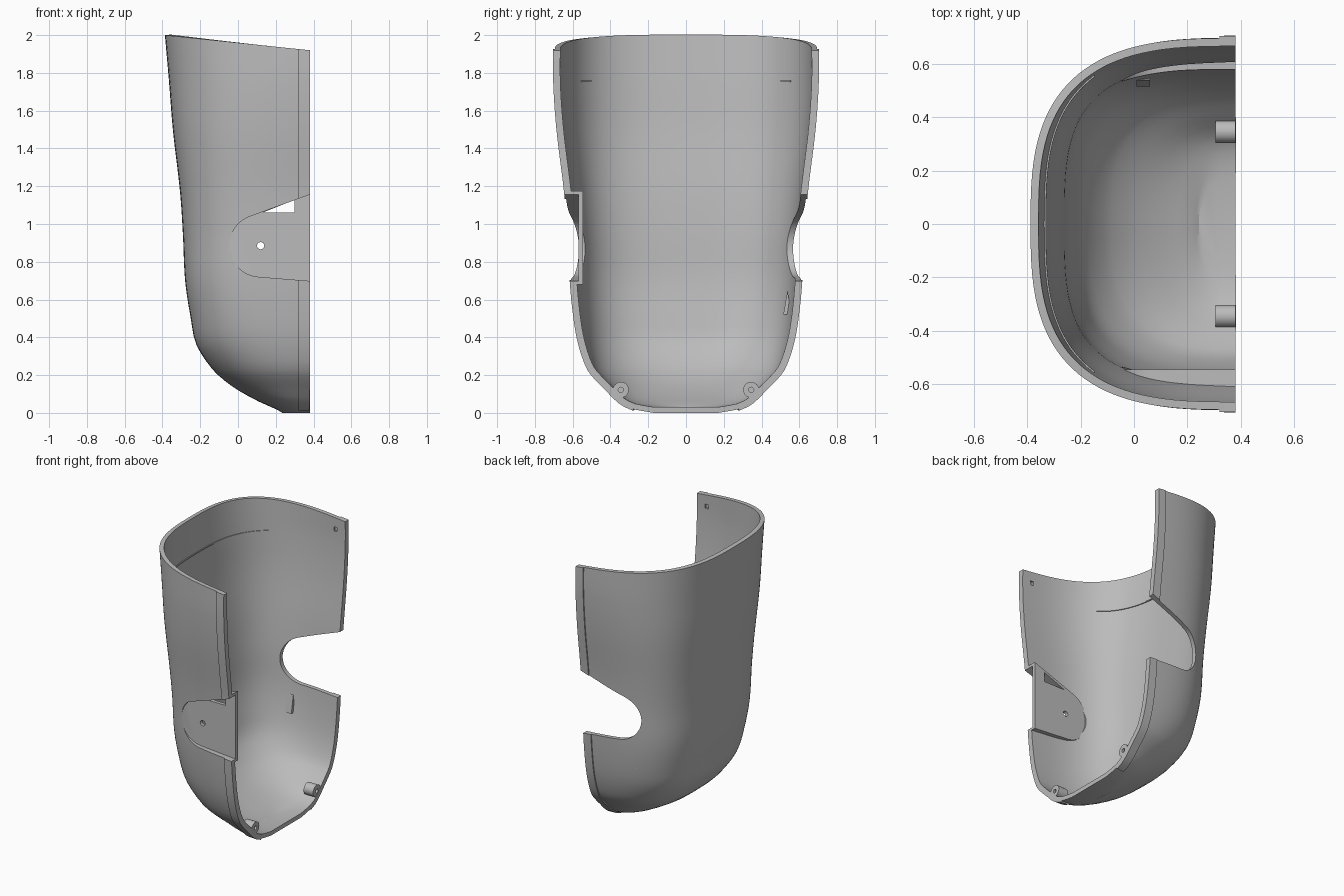
import bpy, bmesh, math

if "Cube" in bpy.data.objects:
    bpy.data.objects.remove(bpy.data.objects["Cube"], do_unlink=True)

grey = bpy.data.materials.new("plain grey")
grey.use_nodes = True
COLOUR = (0.5, 0.5, 0.5, 1)
grey.diffuse_color = COLOUR
grey.node_tree.nodes["Principled BSDF"].inputs["Base Color"].default_value = COLOUR

EDGE, BAND, WALL = 0.38, 0.32, 0.03
# height, closed-side x, half width, squareness
PROFILE = [(0, .235, .17, 2.4), (.02, .2, .28, 2.4), (.06, .11, .355, 2.5),
           (.12, 0, .415, 2.5), (.17, -.07, .465, 2.6), (.23, -.135, .515, 2.7),
           (.36, -.22, .562, 2.9), (.5, -.25, .588, 3.1), (.7, -.28, .608, 3.2),
           (.95, -.292, .62, 3.2), (1.17, -.307, .638, 3.2), (1.5, -.345, .678, 3),
           (1.75, -.365, .695, 2.9), (2, -.387, .695, 2.9)]


def section(z):
    """Smoothly interpolated profile values at a height."""
    P = PROFILE
    i = max(k for k in range(len(P) - 1) if P[k][0] <= z + 1e-6)
    z0, z1 = P[i][0], P[i + 1][0]
    h, t = z1 - z0, (z - z0) / (z1 - z0)

    def slope(k, c):
        a, b = P[max(k - 1, 0)], P[min(k + 1, len(P) - 1)]
        return (b[c] - a[c]) / (b[0] - a[0])
    return [(2*t**3 - 3*t*t + 1) * P[i][c] + (t**3 - 2*t*t + t) * h * slope(i, c)
            + (3*t*t - 2*t**3) * P[i + 1][c] + (t**3 - t*t) * h * slope(i + 1, c)
            for c in (1, 2, 3)]


def ring(z):
    """Open U-shaped outline at a height, with a column on the band line."""
    left, w, n = section(z)
    a = EDGE - left
    t0 = math.asin(((EDGE - BAND) / a) ** (n / 2))
    ts = [0] + [t0 + (math.pi / 2 - t0) * k / 30 for k in range(31)]
    half = [(EDGE - a * math.sin(t) ** (2 / n), w * max(math.cos(t), 0) ** (2 / n)) for t in ts]
    half[-1] = (left, 0)
    return half + [(x, -y) for x, y in half[-2::-1]]


def finish(name, bm):
    mesh = bpy.data.meshes.new(name)
    bm.to_mesh(mesh)
    bm.free()
    obj = bpy.data.objects.new(name, mesh)
    bpy.context.collection.objects.link(obj)
    mesh.materials.append(grey)
    return obj


def body(name, keep=None):
    """Closed body, or only the outer faces whose centre passes a rule."""
    heights = [0]
    for p, q in zip(PROFILE, PROFILE[1:]):
        steps = max(2, round((q[0] - p[0]) / 0.05))
        heights += [p[0] + (q[0] - p[0]) * k / steps for k in range(1, steps + 1)]
    heights = [z for z in heights if z < 1.88] + [1.758, 2]
    bm = bmesh.new()
    rows = []
    for z in sorted(heights):
        rows.append([bm.verts.new((x, y, z if z < 2 else 2 - 0.1046 * (x + 0.387)))
                     for x, y in ring(z)])
    for lo, hi in zip(rows, rows[1:]):
        for k in range(len(lo) - 1):
            bm.faces.new((lo[k], lo[k + 1], hi[k + 1], hi[k]))
    bm.faces.new(rows[0])
    caps = [bm.faces.new(rows[-1]),
            bm.faces.new([r[0] for r in rows] + [r[-1] for r in reversed(rows)])]
    bmesh.ops.recalc_face_normals(bm, faces=bm.faces)
    if keep:
        drop = [f for f in bm.faces if f in caps or not keep(f.calc_center_median())]
        bmesh.ops.delete(bm, geom=drop, context='FACES')
    return finish(name, bm)


def prism(name, pts, axis, lo, hi):
    """Extrude an outline: (x, z) along Y or (y, z) along X."""
    bm = bmesh.new()
    ends = [[bm.verts.new((u, d, v) if axis == 'Y' else (d, u, v)) for u, v in pts]
            for d in (lo, hi)]
    for e in ends:
        bm.faces.new(e)
    for k in range(len(pts)):
        j = (k + 1) % len(pts)
        bm.faces.new((ends[0][k], ends[0][j], ends[1][j], ends[1][k]))
    bmesh.ops.recalc_face_normals(bm, faces=bm.faces)
    return finish(name, bm)


def apply(obj, mod):
    bpy.context.view_layer.objects.active = obj
    bpy.ops.object.modifier_apply(modifier=mod.name)


def thicken(obj, thickness, offset):
    m = obj.modifiers.new("thickness", 'SOLIDIFY')
    m.thickness, m.offset, m.use_even_offset = thickness, offset, True
    apply(obj, m)


def combine(obj, other, operation='DIFFERENCE'):
    m = obj.modifiers.new("cut", 'BOOLEAN')
    m.object, m.operation, m.solver = other, operation, 'EXACT'
    apply(obj, m)
    bpy.data.objects.remove(other, do_unlink=True)


def circle(u, v, r, n=24):
    return [(u + r * math.cos(math.tau * k / n), v + r * math.sin(math.tau * k / n))
            for k in range(n)]


def notch(grow, lo, hi):
    """Round-ended opening that widens towards the open edge."""
    cx, cz, r = 0.12, 0.885, 0.165 + grow
    a0, a1 = math.radians(110), math.radians(265.4)
    arc = [a0 + (a1 - a0) * k / 32 for k in range(33)]
    pts = [(cx + r * math.cos(a), cz + r * math.sin(a)) for a in arc]
    (x0, z0), (x1, z1) = pts[0], pts[-1]
    far = 0.5
    pts = ([(far, z0 - (far - x0) / math.tan(a0))] + pts
           + [(far, z1 - (far - x1) / math.tan(a1))])
    return prism("notch_cutter", pts, 'Y', lo, hi)


# Outer shell with arm openings on both sides
shell = body("shell", lambda c: True)
thicken(shell, WALL, -1)
combine(shell, notch(0, -1, 1))
for s in (-1, 1):
    square = [(.29, 1.83), (.315, 1.83), (.315, 1.86), (.29, 1.86)]
    lo, hi = sorted((s * 0.6, s * 0.678))
    combine(shell, prism("nick_cutter", square, 'Y', lo, hi))

# Raised band along the open edge
band = body("edge_band", lambda c: c.x > BAND and 0.02 < c.z)
thicken(band, 0.008, 1)
combine(band, notch(0, -1, 1))

# Thin inner rib below the rim
rib = body("inner_rib", lambda c: 1.75 < c.z < 1.758 and abs(c.y) < 0.58)
thicken(rib, WALL + 0.006, -1)

# Recessed plate and flange in the front opening
plate = notch(0.018, -0.9, -0.545)
plate.name = "recessed_plate"
combine(plate, body("solid_helper"), 'INTERSECT')
combine(plate, notch(0, -1, -0.57))
combine(plate, prism("slot_cutter", [(.13, 1.06), (.3, 1.06), (.3, 1.128)], 'Y', -0.8, -0.5))
combine(plate, prism("hole_cutter", circle(0.12, 0.885, 0.019), 'Y', -0.8, -0.5))

# Screw bosses near the floor
parts = [shell, band, rib, plate]
for side, s in (("front", -1), ("back", 1)):
    boss = prism(side + "_boss", circle(s * 0.345, 0.122, 0.042, 32), 'X', 0.305, EDGE)
    combine(boss, prism("bore_cutter", circle(s * 0.345, 0.122, 0.014), 'X', 0.32, 0.5))
    parts.append(boss)

# Small wedge on the inside of the back wall
parts.append(prism("inner_wedge", [(.555, .52), (.515, .52), (.538, .65)], 'X', 0.01, 0.06))

# Smooth curved faces, keep the cut edges sharp
for obj in parts:
    bpy.ops.object.select_all(action='DESELECT')
    obj.select_set(True)
    bpy.context.view_layer.objects.active = obj
    bpy.ops.object.shade_smooth_by_angle(angle=math.radians(30))
